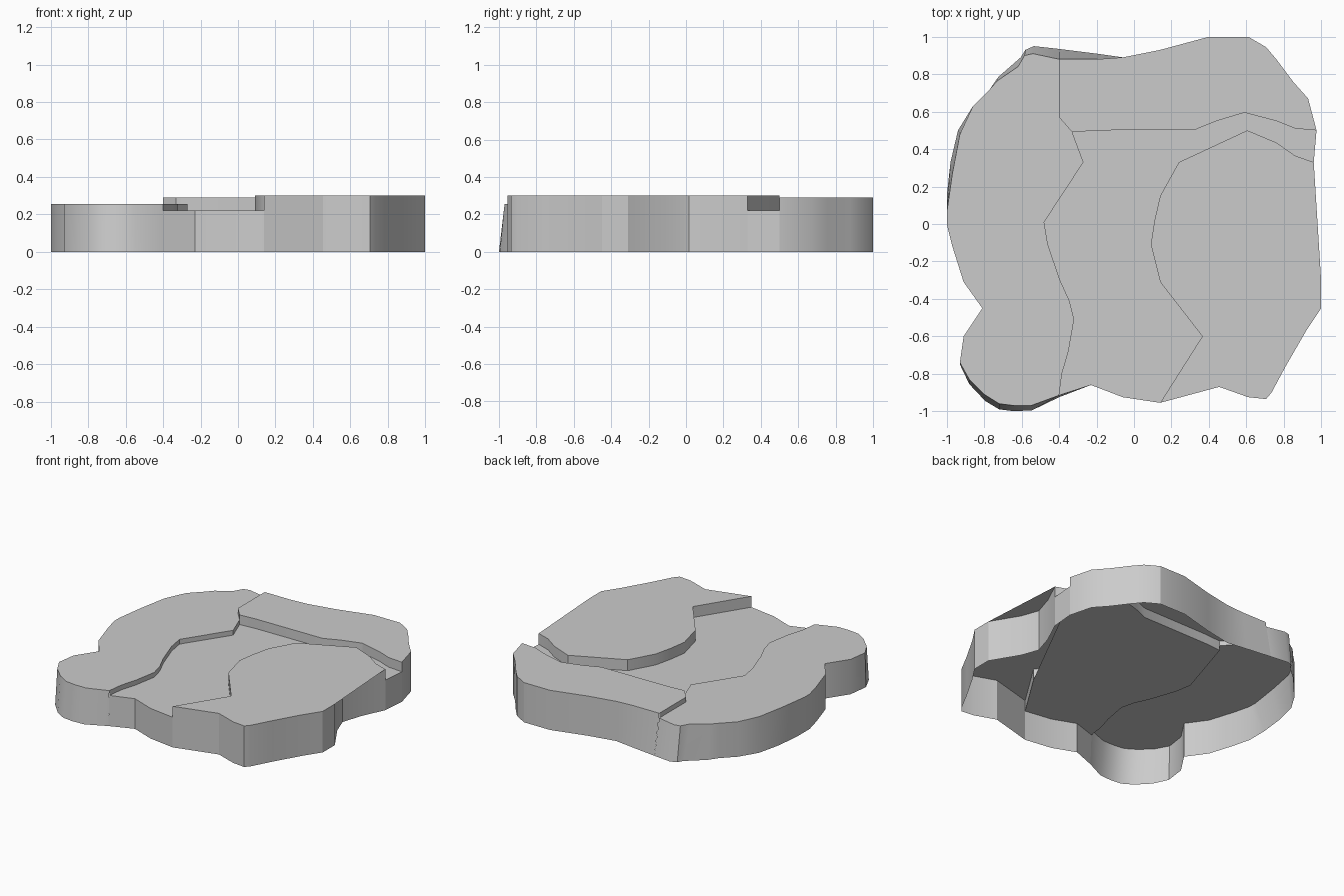
import bpy, bmesh, math

# Outline runs, counter-clockwise seen from above
left_rim = [(-.40, .88), (-.54, .91), (-.585, .90), (-.62, .84), (-.73, .765), (-.77, .72),
            (-.86, .63), (-.93, .48), (-.97, .27), (-1, .06), (-1, 0), (-.97, -.12),
            (-.91, -.31), (-.81, -.45), (-.91, -.60), (-.93, -.74), (-.88, -.83),
            (-.80, -.91), (-.72, -.96), (-.64, -.97), (-.55, -.97), (-.40, -.915)]
front_rim = [(-.40, -.915), (-.23, -.86), (-.06, -.925), (.14, -.955)]
right_rim = [(.14, -.955), (.455, -.87), (.61, -.925), (.705, -.935), (.735, -.90), (.81, -.76),
             (.92, -.57), (1, -.45), (1, -.31), (.88, -.11), (.835, .015), (.88, .16), (.96, .33)]
gap_rim = [(.96, .33), (.975, .50)]
back_rim = [(.975, .50), (.93, .67), (.85, .76), (.76, .88), (.705, .945), (.61, 1), (.40, 1),
            (.14, .93), (-.06, .89), (-.20, .88), (-.40, .88)]

# Ledge lines between the slabs
left_ledge = [(-.40, -.915), (-.385, -.80), (-.35, -.68), (-.32, -.51), (-.345, -.41), (-.395, -.30),
              (-.46, -.11), (-.48, .01), (-.27, .33), (-.33, .49)]
corner_ledge = [(-.33, .49), (-.40, .57), (-.40, .88)]
right_ledge = [(.14, -.955), (.365, -.60), (.14, -.31), (.09, -.11), (.11, .02), (.14, .15),
               (.24, .33), (.605, .50), (.76, .435), (.86, .365), (.96, .33)]
back_ledge = [(.975, .50), (.86, .51), (.76, .55), (.59, .595), (.44, .55), (.33, .505),
              (-.20, .50), (-.33, .49)]

# Foot positions where the wall flares outward
foot = {(-.40, .88): (-.40, .935), (-.20, .88): (-.20, .91), (-.54, .91): (-.535, .95),
        (-.585, .90): (-.58, .93), (-.62, .84): (-.605, .89), (-.73, .765): (-.725, .785),
        (-.93, .48): (-.94, .50), (-.97, .27): (-.98, .33), (-1, .06): (-1, .15),
        (-.93, -.74): (-.93, -.75), (-.88, -.83): (-.88, -.855), (-.80, -.91): (-.795, -.945),
        (-.72, -.96): (-.72, -.99), (-.64, -.97): (-.64, -1), (-.55, -.97): (-.545, -.995),
        (-.40, -.915): (-.40, -.925)}


def rev(run):
    return run[::-1]


def loop(*runs):
    return [p for run in runs for p in run[:-1]]


slabs = [
    (.255, loop(left_rim, left_ledge, corner_ledge)),
    (.22, loop(front_rim, right_ledge, gap_rim, back_ledge, rev(left_ledge))),
    (.30, loop(right_rim, rev(right_ledge))),
    (.29, loop(back_rim, rev(corner_ledge), rev(back_ledge))),
]
edges = {(p, q): z for z, pts in slabs for p, q in zip(pts, pts[1:] + pts[:1])}

bm = bmesh.new()
cache = {}


def vert(p, z):
    key = (p, z)
    if key not in cache:
        x, y = foot.get(p, p) if z == 0 else p
        cache[key] = bm.verts.new((x, y, z))
    return cache[key]


# Slab tops
for z, pts in slabs:
    bm.faces.new([vert(p, z) for p in pts])

# Outer wall and ledge risers (underside stays open)
for (p, q), z in edges.items():
    low = edges.get((q, p), 0)
    if low < z:
        bm.faces.new([vert(q, z), vert(p, z), vert(p, low), vert(q, low)])

bmesh.ops.triangulate(bm, faces=[f for f in bm.faces if len(f.verts) > 4])
mesh = bpy.data.meshes.new("stone_platform")
bm.to_mesh(mesh)
bm.free()
obj = bpy.data.objects.new("stone_platform", mesh)
bpy.context.collection.objects.link(obj)
bpy.context.view_layer.objects.active = obj
obj.select_set(True)
bpy.ops.object.shade_smooth_by_angle(angle=math.radians(30))
